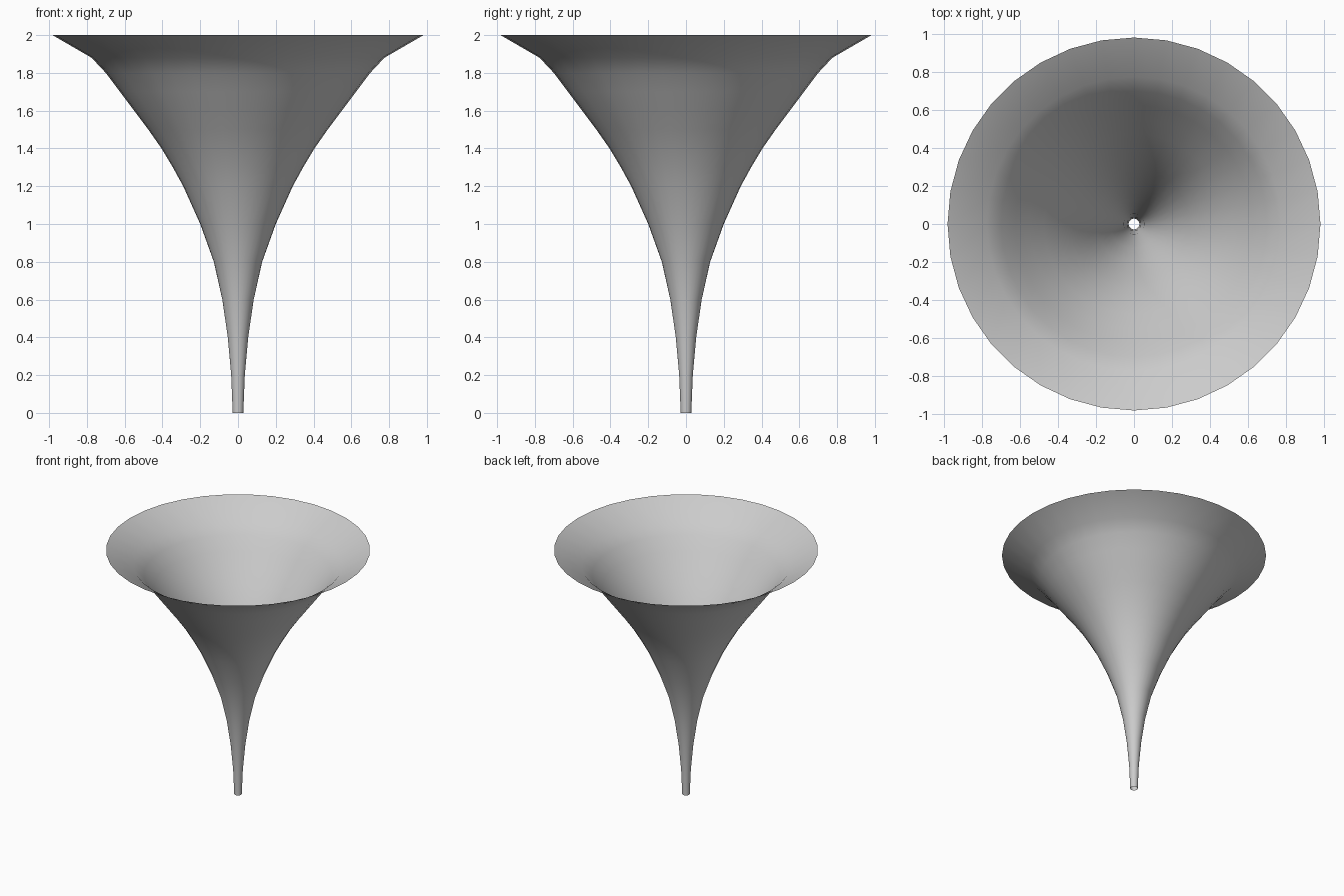
import bpy, bmesh
from math import cos, sin, tau

if "Cube" in bpy.data.objects:
    bpy.data.objects.remove(bpy.data.objects["Cube"])

# Flared horn profile: (radius, height)
PROFILE = [(0.028, 0), (0.036, 0.2), (0.054, 0.4), (0.083, 0.6), (0.128, 0.8),
           (0.2, 1.0), (0.29, 1.2), (0.345, 1.3), (0.405, 1.4), (0.475, 1.5),
           (0.55, 1.6), (0.625, 1.7), (0.70, 1.8), (0.775, 1.88), (0.982, 2.0)]
SIDES = 36


def lathe(name, profile, sides):
    bm = bmesh.new()
    rings = [[bm.verts.new((r * cos(tau * i / sides), r * sin(tau * i / sides), z))
              for i in range(sides)] for r, z in profile]
    for low, high in zip(rings, rings[1:]):
        for i in range(sides):
            j = (i + 1) % sides
            bm.faces.new((low[i], low[j], high[j], high[i])).smooth = True
    mesh = bpy.data.meshes.new(name)
    bm.to_mesh(mesh)
    bm.free()
    obj = bpy.data.objects.new(name, mesh)
    bpy.context.collection.objects.link(obj)
    return obj


# Thin open funnel, open at both the mouth and the stem
lathe("funnel", PROFILE, SIDES)
